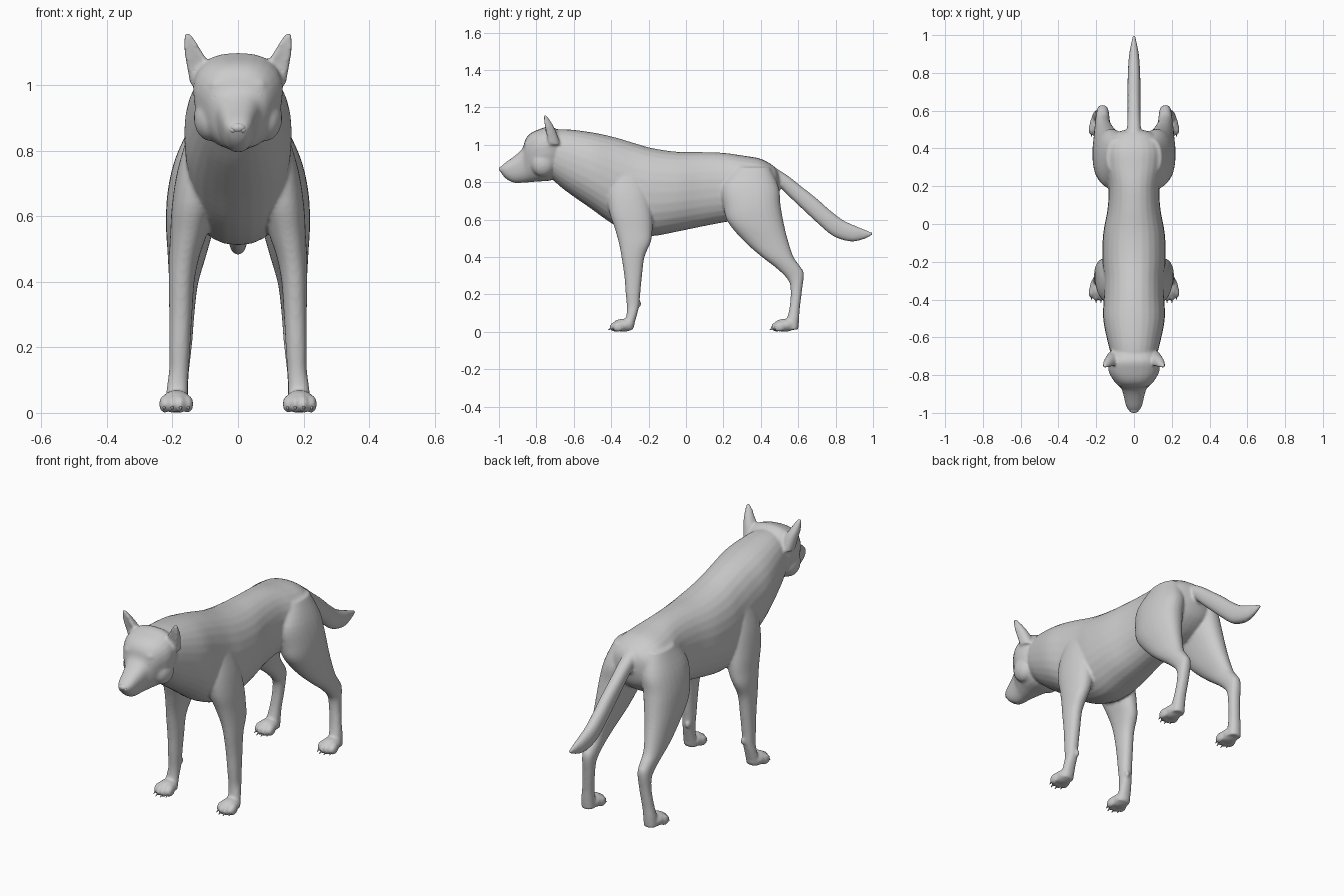
import bpy, bmesh, math
from mathutils import Vector, Matrix

SEG = 28
skin = bmesh.new()


def spline(a, b, c, d, t):
    return tuple(0.5 * (2 * q + (r - p) * t + (2 * p - 5 * q + 4 * r - s) * t * t
                        + (3 * q - p - 3 * r + s) * t ** 3) for p, q, r, s in zip(a, b, c, d))


def power(v, p):
    return math.copysign(abs(v) ** p, v)


def loft(rings, side=1, steps=4, square=0.9, egg=0.0, dent=0.0):
    """Each ring: side-view point A (y, z), side-view point B (y, z), centre x, half width."""
    n = len(rings)
    path = []
    for i in range(n - 1):
        four = rings[max(i - 1, 0)], rings[i], rings[i + 1], rings[min(i + 2, n - 1)]
        path += [spline(*four, k / steps) for k in range(steps)]
    path.append(rings[-1])
    loops = []
    for ya, za, yb, zb, x, w in path:
        loop = []
        for k in range(SEG):
            ang = 2 * math.pi * k / SEG
            c, s = power(math.cos(ang), square), power(math.sin(ang), square)
            wide = s * w * (1 + egg * c)
            c -= dent * max(c, 0) ** 2
            loop.append(skin.verts.new((side * (x + wide),
                                        (ya + yb) / 2 + c * (ya - yb) / 2,
                                        (za + zb) / 2 + c * (za - zb) / 2)))
        loops.append(loop)
    for p, q in zip(loops, loops[1:]):
        for k in range(SEG):
            j = (k + 1) % SEG
            skin.faces.new((p[k], p[j], q[j], q[k]))
    skin.faces.new(loops[0])
    skin.faces.new(loops[-1])


def blob(bm, loc, size, tilt=0.0):
    m = Matrix.Translation(Vector(loc)) @ Matrix.Rotation(tilt, 4, 'X') @ Matrix.Diagonal((*size, 1))
    bmesh.ops.create_uvsphere(bm, u_segments=20, v_segments=12, radius=1, matrix=m)


def finish(bm, name):
    bmesh.ops.recalc_face_normals(bm, faces=bm.faces)
    for f in bm.faces:
        f.smooth = True
    me = bpy.data.meshes.new(name)
    bm.to_mesh(me)
    bm.free()
    ob = bpy.data.objects.new(name, me)
    bpy.context.collection.objects.link(ob)
    return ob


# Torso and neck
loft([(-.74, 1.08, -.72, .82, 0, .11), (-.64, 1.083, -.645, .755, 0, .135),
      (-.50, 1.066, -.51, .66, 0, .163), (-.38, 1.04, -.39, .575, 0, .16),
      (-.28, 1.01, -.28, .525, 0, .16), (-.18, .982, -.18, .512, 0, .168),
      (-.05, .963, -.05, .535, 0, .163), (.08, .961, .08, .562, 0, .14),
      (.20, .957, .20, .585, 0, .135), (.30, .943, .30, .60, 0, .155),
      (.40, .925, .40, .63, 0, .16), (.47, .885, .475, .69, 0, .115),
      (.495, .85, .50, .76, 0, .05)])

# Head and muzzle
loft([(-.66, 1.06, -.66, .84, 0, .10), (-.72, 1.098, -.72, .81, 0, .13),
      (-.78, 1.085, -.77, .805, 0, .132), (-.83, 1.062, -.80, .803, 0, .112),
      (-.858, 1.03, -.83, .80, 0, .09), (-.872, .985, -.86, .798, 0, .068),
      (-.895, .958, -.89, .796, 0, .058), (-.93, .93, -.92, .797, 0, .05),
      (-.965, .905, -.95, .81, 0, .042), (-.99, .883, -.972, .828, 0, .03),
      (-.998, .868, -.985, .845, 0, .015)], square=.82, egg=.15)

# Tail
loft([(.44, .90, .46, .80, 0, .04), (.54, .838, .50, .775, 0, .036),
      (.62, .775, .555, .72, 0, .034), (.70, .712, .64, .64, 0, .034),
      (.77, .65, .71, .575, 0, .034), (.84, .597, .79, .51, 0, .032),
      (.91, .565, .88, .483, 0, .026), (.96, .545, .95, .495, 0, .015),
      (1.0, .53, 1.0, .518, 0, .006)])

claws = bmesh.new()
eyes = bmesh.new()
for side in (1, -1):
    # Hind legs
    loft([(.26, .88, .45, .88, .085, .06), (.19, .78, .497, .77, .11, .082),
          (.20, .67, .505, .68, .13, .085), (.225, .585, .525, .57, .145, .075),
          (.31, .485, .545, .49, .155, .06), (.40, .405, .575, .40, .165, .045),
          (.49, .335, .61, .35, .166, .037), (.55, .27, .63, .31, .166, .032),
          (.56, .20, .62, .22, .17, .03), (.552, .12, .608, .12, .18, .03),
          (.54, .07, .605, .07, .185, .033), (.53, .015, .60, .01, .187, .035)], side)
    # Front legs
    loft([(-.40, .86, -.24, .86, .10, .05), (-.42, .74, -.20, .74, .12, .065),
          (-.41, .64, -.18, .62, .137, .065), (-.38, .55, -.18, .53, .152, .055),
          (-.358, .47, -.19, .475, .165, .046), (-.345, .40, -.222, .40, .172, .039),
          (-.33, .30, -.235, .30, .175, .035), (-.322, .20, -.245, .20, .178, .032),
          (-.316, .13, -.25, .14, .18, .03), (-.32, .08, -.265, .08, .185, .032),
          (-.335, .02, -.285, .01, .187, .036)], side)
    # Ears with a hollow front
    loft([(-.765, 1.0, -.67, 1.0, .11, .035), (-.775, 1.06, -.69, 1.06, .122, .034),
          (-.778, 1.10, -.708, 1.10, .136, .027), (-.774, 1.135, -.73, 1.135, .147, .017),
          (-.768, 1.16, -.748, 1.16, .156, .007)], side, dent=.75)
    # Brows and cheeks
    blob(skin, (side * .058, -.838, 1.0), (.032, .025, .022))
    blob(skin, (side * .085, -.765, .90), (.05, .065, .07))
    # Dewclaw bump
    blob(skin, (side * .165, -.25, .15), (.012, .012, .018))
    # Paws, toes and claws
    for y in (-.335, .528):
        blob(skin, (side * .188, y, .035), (.046, .06, .035))
        for dx, fwd in ((-.036, .026), (-.013, .042), (.013, .042), (.037, .026)):
            x, ty = side * (.188 + dx), y - fwd
            blob(skin, (x, ty, .027), (.0155, .032, .027), .25)
            m = (Matrix.Translation((x, ty - .031, .014)) @ Matrix.Rotation(math.radians(115), 4, 'X'))
            bmesh.ops.create_cone(claws, cap_ends=True, segments=8, radius1=.006,
                                  radius2=.001, depth=.022, matrix=m)
    # Eyes
    blob(eyes, (side * .063, -.851, .968), (.015, .014, .011))

# Fuse the skin into one smooth body
body = finish(skin, "body")
rm = body.modifiers.new("fuse", 'REMESH')
rm.mode = 'VOXEL'
rm.voxel_size = .007
rm.use_smooth_shade = True
sm = body.modifiers.new("soften", 'SMOOTH')
sm.factor = .5
sm.iterations = 6
finish(claws, "claws")
finish(eyes, "eyes")

# Nose
nose = bmesh.new()
blob(nose, (0, -.984, .87), (.024, .016, .015))
for side in (1, -1):
    blob(nose, (side * .014, -.982, .864), (.012, .014, .011))
finish(nose, "nose")
